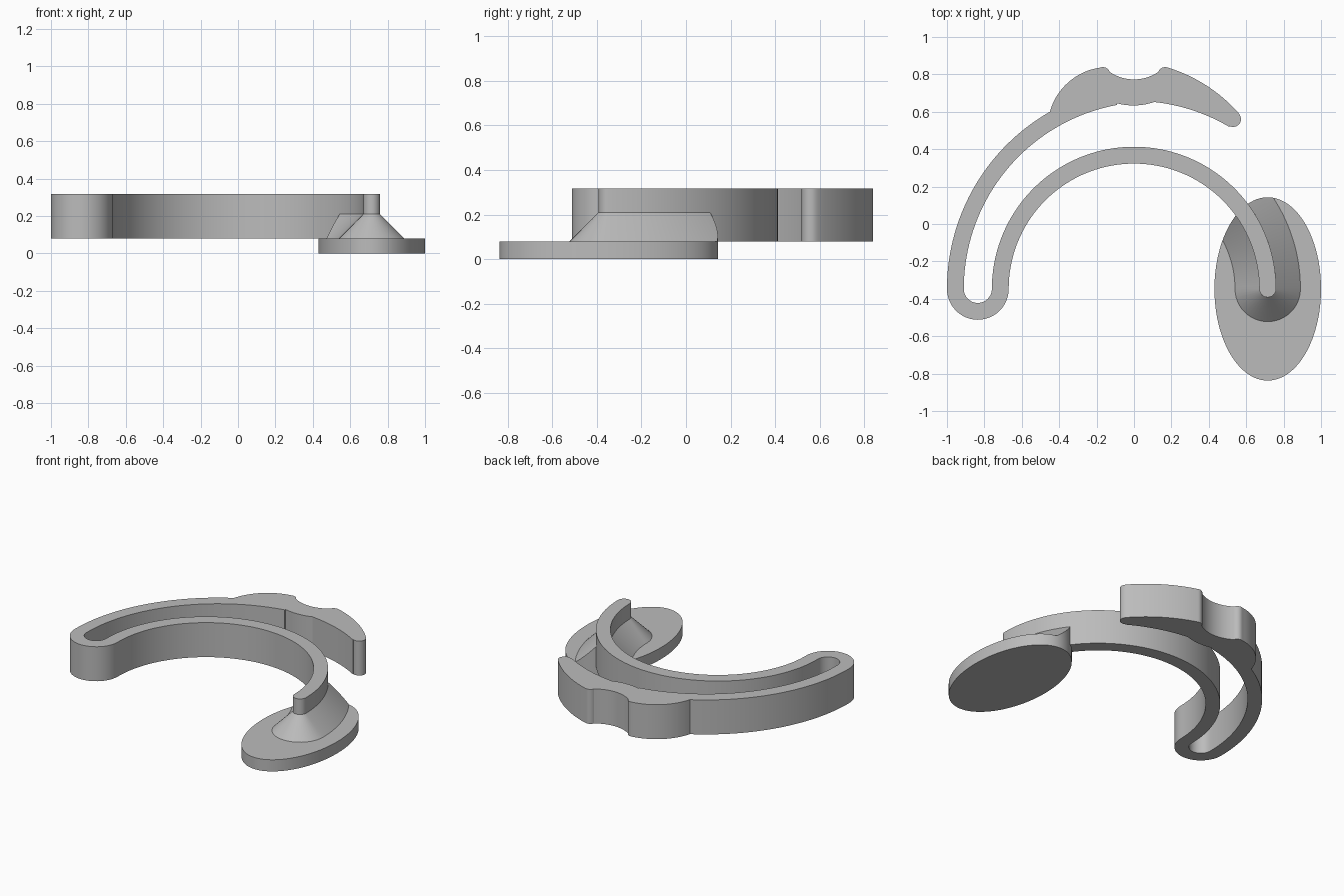
import bpy
import bmesh
import math
from mathutils import Vector

if "Cube" in bpy.data.objects:
    bpy.data.objects.remove(bpy.data.objects["Cube"], do_unlink=True)

grey = bpy.data.materials.new("plain grey")
grey.use_nodes = True
grey.diffuse_color = (0.5, 0.5, 0.5, 1)
grey.node_tree.nodes["Principled BSDF"].inputs["Base Color"].default_value = (0.5, 0.5, 0.5, 1)

Y0 = -0.347                 # common line through the arc centres
ARM_R, ARM_W = 0.715, 0.045  # inner arm centreline radius and half width
FOOT = (ARM_R, Y0)


def arc(cx, cy, r, a0, a1, n=24, ry=None):
    """Points on a circle or ellipse between two angles in degrees."""
    angles = [math.radians(a0 + (a1 - a0) * i / n) for i in range(n + 1)]
    return [Vector((cx + r * math.cos(a), cy + (ry or r) * math.sin(a))) for a in angles]


def bow(p, q, bulge, n=16):
    """Circular arc from p to q, bulging to the right of travel."""
    p, q = Vector(p), Vector(q)
    half = (q - p).length / 2
    along = (q - p).normalized()
    right = Vector((along.y, -along.x))
    r = (half * half + bulge * bulge) / (2 * bulge)
    mid = (p + q) / 2 + right * (bulge - r)
    span = 2 * math.atan(bulge / half)
    turns = [-span + 2 * span * i / n for i in range(n + 1)]
    return [mid + right * (r * math.cos(t)) + along * (r * math.sin(t)) for t in turns]


def tidy(points):
    """Drop repeated neighbouring points."""
    return [p for i, p in enumerate(points) if (p - points[i - 1]).length > 0.0005]


def loft(name, low, z0, high, z1):
    """Solid between two outlines with matching points."""
    bm = bmesh.new()
    a = [bm.verts.new((p.x, p.y, z0)) for p in low]
    b = [bm.verts.new((p.x, p.y, z1)) for p in high]
    bm.faces.new(a[::-1])
    bm.faces.new(b)
    for i in range(len(a)):
        j = (i + 1) % len(a)
        bm.faces.new((a[i], a[j], b[j], b[i]))
    bmesh.ops.recalc_face_normals(bm, faces=bm.faces)
    mesh = bpy.data.meshes.new(name)
    bm.to_mesh(mesh)
    bm.free()
    mesh.materials.append(grey)
    obj = bpy.data.objects.new(name, mesh)
    bpy.context.collection.objects.link(obj)
    return obj


def select(obj):
    bpy.ops.object.select_all(action="DESELECT")
    obj.select_set(True)
    bpy.context.view_layer.objects.active = obj


# Folded spring band: inner arm, hairpin bend and outer arm with a notched grip
outline = tidy(
    arc(0, Y0, ARM_R + ARM_W, 0, 180, 72)            # inner arm, outer edge
    + arc(-0.835, Y0, 0.075, 0, -180)                # hairpin slot
    + arc(0.09, Y0, 1.0, 180, 100.4, 40)             # outer arm, inner edge
    + bow((-0.09, 0.645), (0.11, 0.653), 0.015)      # shallow belly under the notch
    + arc(0, Y0, 1.005, 83.7, 59.5, 16)              # free end, inner edge
    + arc(0.53, 0.561, 0.042, 240, 390, 14)          # free end cap
    + bow((0.56, 0.592), (0.182, 0.836), 0.031)      # right grip shoulder
    + bow((0.182, 0.836), (0.13, 0.813), 0.012, 8)   # right lip
    + bow((0.13, 0.813), (-0.13, 0.813), -0.04)      # notch
    + bow((-0.13, 0.813), (-0.182, 0.836), 0.012, 8)  # left lip
    + bow((-0.182, 0.836), (-0.45, 0.6), 0.053)      # left grip shoulder
    + arc(0.09, Y0, 1.09, 119.7, 180, 36)            # outer arm, outer edge
    + arc(-0.835, Y0, 0.165, 180, 360)               # hairpin, outer edge
    + arc(0, Y0, ARM_R - ARM_W, 180, 0, 72)          # inner arm, inner edge
    + arc(*FOOT, ARM_W, 180, 360, 16)                # fixed end cap
)
band = loft("spring_band", outline, 0.08, outline, 0.317)

# Oval base plate
oval = arc(*FOOT, 0.285, 0, 360, 96, ry=0.49)[:-1]
plate = loft("base_plate", oval, 0, oval, 0.08)


# Sloped skirt joining the arm to the plate, trimmed to the oval
def arm_outline(w):
    return (arc(0, Y0, ARM_R + w, 0, 65, 40)
            + arc(0, Y0, ARM_R - w, 65, 0, 40)
            + arc(*FOOT, w, 180, 360, 24)[1:-1])


skirt = loft("flared_skirt", arm_outline(ARM_W + 0.14), 0.07, arm_outline(ARM_W), 0.21)
cutter = loft("oval_trimmer", oval, -0.1, oval, 0.4)
cutter.hide_render = True
trim = skirt.modifiers.new("trim", "BOOLEAN")
trim.operation = "INTERSECT"
trim.solver = "EXACT"
trim.object = cutter
select(skirt)
bpy.ops.object.modifier_apply(modifier=trim.name)
bpy.data.objects.remove(cutter, do_unlink=True)

for part in (band, plate, skirt):
    select(part)
    bpy.ops.object.shade_smooth_by_angle(angle=math.radians(25))
